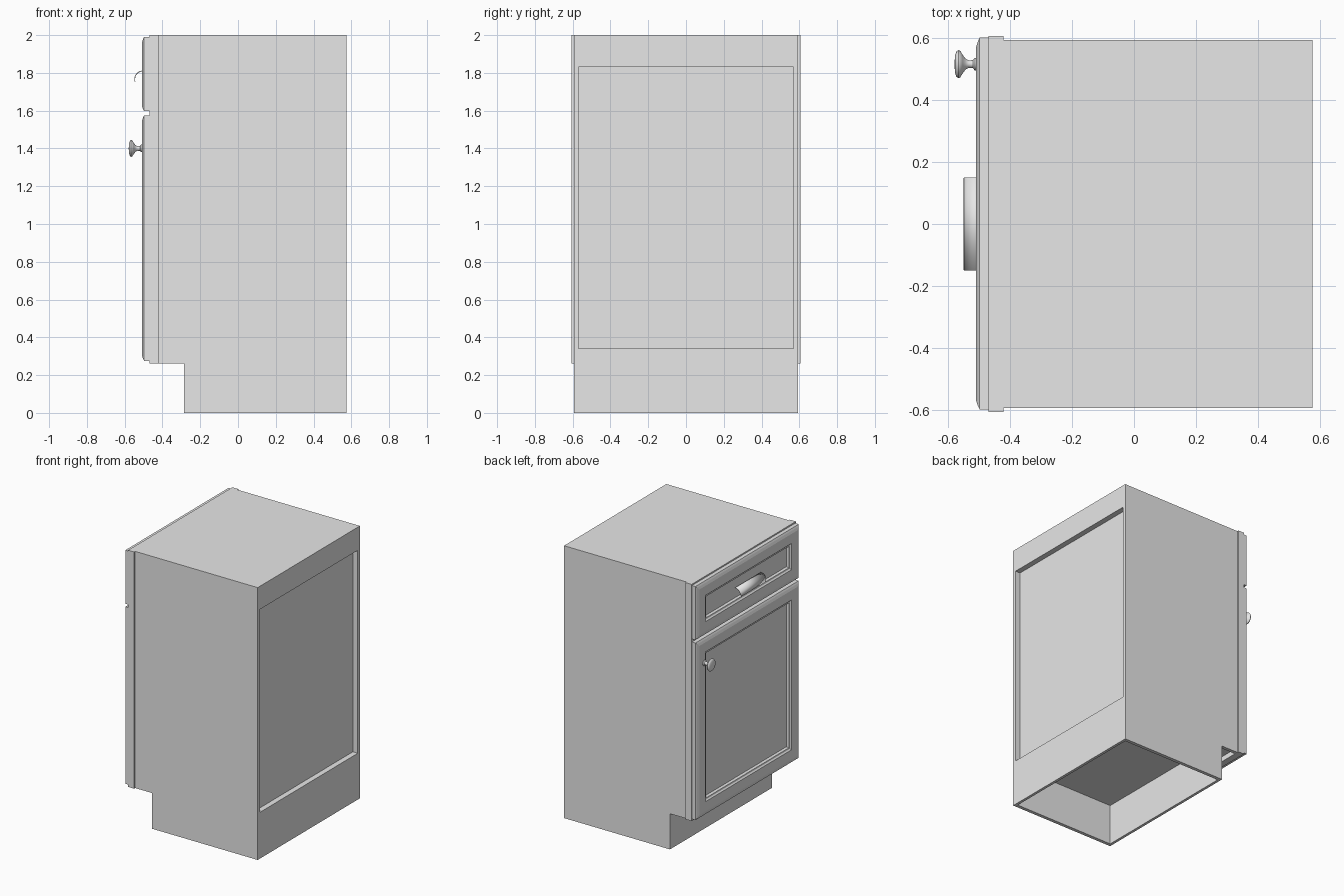
import bpy, bmesh, math
from mathutils import Matrix

cube = bpy.data.objects.get("Cube")
if cube:
    bpy.data.objects.remove(cube)

# One plain grey for everything
grey = bpy.data.materials.new("plain_grey")
grey.use_nodes = True
grey.diffuse_color = (0.8, 0.8, 0.8, 1)
grey.node_tree.nodes["Principled BSDF"].inputs["Base Color"].default_value = (0.8, 0.8, 0.8, 1)


def finish(name, bm, smooth=None):
    bmesh.ops.recalc_face_normals(bm, faces=bm.faces)
    mesh = bpy.data.meshes.new(name)
    bm.to_mesh(mesh)
    bm.free()
    mesh.materials.append(grey)
    obj = bpy.data.objects.new(name, mesh)
    bpy.context.collection.objects.link(obj)
    if smooth:
        bpy.ops.object.select_all(action='DESELECT')
        obj.select_set(True)
        bpy.context.view_layer.objects.active = obj
        bpy.ops.object.shade_smooth_by_angle(angle=math.radians(smooth))
    return obj


def box(name, x0, x1, y0, y1, z0, z1):
    bm = bmesh.new()
    bmesh.ops.create_cube(bm, size=1)
    for v in bm.verts:
        v.co.x = x1 if v.co.x > 0 else x0
        v.co.y = y1 if v.co.y > 0 else y0
        v.co.z = z1 if v.co.z > 0 else z0
    return finish(name, bm)


def prism(name, outline, y0, y1):
    """Extrude an (x, z) outline along y."""
    bm = bmesh.new()
    face = bm.faces.new([bm.verts.new((x, y0, z)) for x, z in outline])
    new = bmesh.ops.extrude_face_region(bm, geom=[face])["geom"]
    bmesh.ops.translate(bm, vec=(0, y1 - y0, 0),
                        verts=[v for v in new if isinstance(v, bmesh.types.BMVert)])
    return finish(name, bm)


def panelled_front(name, y0, y1, z0, z1):
    """Framed front made of nested rectangles: (inset, x)."""
    steps = [(0, -0.469), (0, -0.497), (0.012, -0.503), (0.03, -0.509),
             (0.1, -0.509), (0.108, -0.501), (0.118, -0.499), (0.126, -0.485)]
    bm = bmesh.new()
    rings = [[bm.verts.new((x, y, z)) for y, z in
              ((y0 + i, z0 + i), (y1 - i, z0 + i), (y1 - i, z1 - i), (y0 + i, z1 - i))]
             for i, x in steps]
    for a, b in zip(rings, rings[1:]):
        for k in range(4):
            n = (k + 1) % 4
            bm.faces.new((a[k], a[n], b[n], b[k]))
    bm.faces.new(rings[0])
    bm.faces.new(rings[-1])
    return finish(name, bm)


W, INNER = 0.593, 0.568          # half widths outside and inside the sides
FRONT, BACK, TOE = -0.42, 0.575, -0.285
NOTCH, FLOOR = 0.262, 0.30

# Carcass sides with the toe notch
side = [(FRONT, NOTCH), (TOE, NOTCH), (TOE, 0), (BACK, 0), (BACK, 2), (FRONT, 2)]
prism("left_side", side, INNER, W)
prism("right_side", side, -W, -INNER)

# Top, floor, toe board and recessed back
box("top_panel", FRONT, BACK, -INNER, INNER, 1.975, 2)
box("floor_panel", FRONT, BACK - 0.04, -INNER, INNER, FLOOR, FLOOR + 0.025)
box("toe_board", TOE, TOE + 0.02, -INNER, INNER, 0, FLOOR)
box("back_top_rail", BACK - 0.04, BACK, -INNER, INNER, 1.83, 1.975)
box("back_bottom_rail", BACK - 0.02, BACK, -INNER, INNER, 0, 0.34)
box("back_ledge", BACK - 0.06, BACK - 0.02, -INNER, INNER, FLOOR, 0.34)
box("back_panel", BACK - 0.06, BACK - 0.04, -INNER, INNER, 0.34, 1.975)

# Face frame
for name, y0, y1, z0, z1 in (
        ("frame_left_stile", 0.5, 0.605, NOTCH, 2),
        ("frame_right_stile", -0.605, -0.5, NOTCH, 2),
        ("frame_top_rail", -0.5, 0.5, 1.9, 2),
        ("frame_middle_rail", -0.5, 0.5, 1.53, 1.64),
        ("frame_bottom_rail", -0.5, 0.5, NOTCH, 0.36)):
    box(name, -0.469, FRONT, y0, y1, z0, z1)

# Door and drawer front
panelled_front("door", -0.598, 0.6, 0.275, 1.575)
panelled_front("drawer_front", -0.598, 0.6, 1.597, 1.99)

# Turned door knob: (radius, distance out from the door)
profile = [(0, -0.005), (0.02, -0.005), (0.02, 0.004), (0.013, 0.01), (0.012, 0.024),
           (0.018, 0.034), (0.03, 0.043), (0.043, 0.051), (0.045, 0.057),
           (0.041, 0.063), (0.03, 0.067), (0, 0.07)]
bm = bmesh.new()
verts = [bm.verts.new((r, 0, h)) for r, h in profile]
edges = [bm.edges.new(pair) for pair in zip(verts, verts[1:])]
bmesh.ops.spin(bm, geom=verts + edges, cent=(0, 0, 0), axis=(0, 0, 1),
               angle=math.tau, steps=24)
bmesh.ops.remove_doubles(bm, verts=bm.verts, dist=0.0002)
bm.transform(Matrix.Translation((-0.509, 0.515, 1.4)) @ Matrix.Rotation(-math.pi / 2, 4, 'Y'))
finish("door_knob", bm, 40)

# Curved drawer pull: a thin quarter-round sheet with rounded lower corners
bm = bmesh.new()
rows = []
for k in range(11):
    t = k / 10
    a = t * math.radians(105)
    x = -0.505 - 0.042 * math.sin(a)
    z = 1.765 + 0.045 * math.cos(a)
    half = 0.15 - 0.012 * max(0, (t - 0.6) / 0.4) ** 2
    rows.append([bm.verts.new((x, s * half, z)) for s in (-1, 1)])
for a, b in zip(rows, rows[1:]):
    bm.faces.new((a[0], a[1], b[1], b[0]))
pull = finish("drawer_pull", bm, 40)
solid = pull.modifiers.new("thickness", 'SOLIDIFY')
solid.thickness = 0.004
solid.offset = 0
